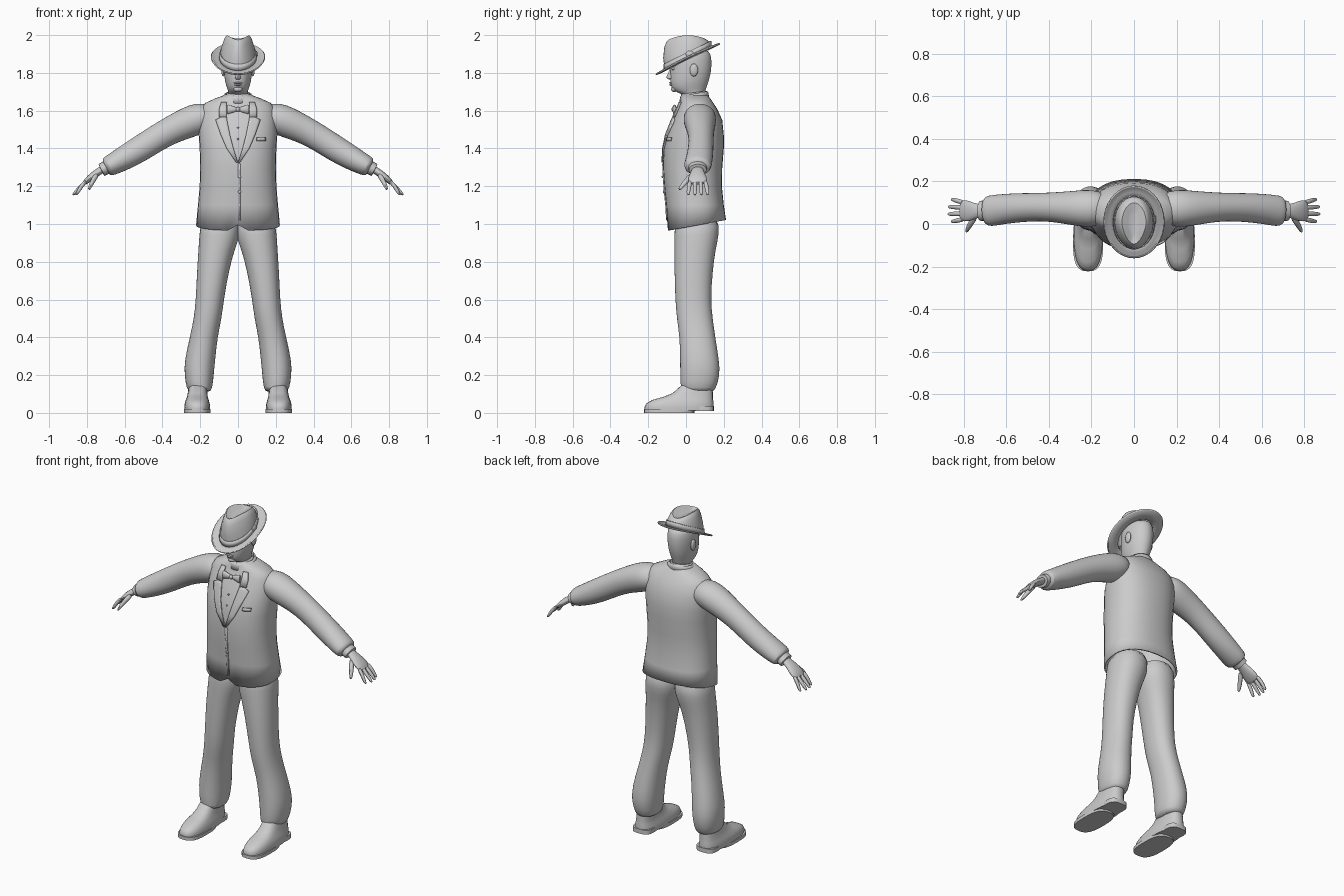
import bpy, bmesh, math
from mathutils import Vector

if "Cube" in bpy.data.objects:
    bpy.data.objects.remove(bpy.data.objects["Cube"])

grey = bpy.data.materials.new("plain grey")
grey.use_nodes = True
grey.diffuse_color = (0.6, 0.6, 0.6, 1)
grey.node_tree.nodes["Principled BSDF"].inputs["Base Color"].default_value = (0.6, 0.6, 0.6, 1)
parts = []


def finish(name, bm, subdiv=0, thick=0, offset=-1):
    bmesh.ops.recalc_face_normals(bm, faces=bm.faces)
    mesh = bpy.data.meshes.new(name)
    bm.to_mesh(mesh)
    bm.free()
    mesh.materials.append(grey)
    ob = bpy.data.objects.new(name, mesh)
    bpy.context.collection.objects.link(ob)
    if subdiv:
        ob.modifiers.new("smooth", "SUBSURF").levels = subdiv
        ob.modifiers["smooth"].render_levels = subdiv
    if thick:
        mod = ob.modifiers.new("thickness", "SOLIDIFY")
        mod.thickness, mod.offset = thick, offset
    parts.append(ob)
    return ob


def skin(name, rings, closed=True, caps=(True, True), **kw):
    """Bridge rows of points into a surface."""
    bm = bmesh.new()
    rows = [[bm.verts.new(p) for p in ring] for ring in rings]
    n = len(rows[0])
    for a, b in zip(rows, rows[1:]):
        for i in range(n if closed else n - 1):
            j = (i + 1) % n
            bm.faces.new((a[i], a[j], b[j], b[i]))
    if closed:
        for row, cap in ((rows[0], caps[0]), (rows[-1], caps[1])):
            if cap:
                bm.faces.new(row)
    return finish(name, bm, **kw)


def oval(n, power):
    """Unit superellipse points, starting at the front (-y)."""
    out = []
    for i in range(n):
        a = 2 * math.pi * i / n
        s, c = math.sin(a), -math.cos(a)
        out.append((math.copysign(abs(s) ** (2 / power), s),
                    math.copysign(abs(c) ** (2 / power), c)))
    return out


def level(z, x0, x1, y0, y1, n=24, power=2.0):
    """Horizontal oval; z is a number or a height rule of (x, y)."""
    pts = []
    for u, v in oval(n, power):
        x = (x0 + x1) / 2 + u * (x1 - x0) / 2
        y = (y0 + y1) / 2 + v * (y1 - y0) / 2
        pts.append(Vector((x, y, z(x, y) if callable(z) else z)))
    return pts


def tube(name, stations, side=1, n=16, **kw):
    """Tube through (x, y, z, half width, half height), mirrored by side."""
    pts = [Vector(s[:3]) for s in stations]
    rings = []
    for i, (p, s) in enumerate(zip(pts, stations)):
        t = (pts[min(i + 1, len(pts) - 1)] - pts[max(i - 1, 0)]).normalized()
        wide = (Vector((0, 1, 0)) - t * t.y).normalized()
        high = t.cross(wide)
        ring = [p + wide * u * s[3] + high * v * s[4] for u, v in oval(n, 2)]
        rings.append([Vector((side * q.x, q.y, q.z)) for q in ring])
    return skin(name, rings, **kw)


def ball(name, centre, radii):
    bm = bmesh.new()
    bmesh.ops.create_uvsphere(bm, u_segments=14, v_segments=8, radius=1)
    for v in bm.verts:
        v.co = Vector(centre) + Vector(a * b for a, b in zip(v.co, radii))
    return finish(name, bm)


# Jacket body: height, half width, front, back
TORSO = [(.985, .222, -.098, .212), (1.1, .212, -.105, .2), (1.2, .203, -.115, .19),
         (1.3, .2, -.122, .192), (1.4, .203, -.118, .2), (1.47, .208, -.105, .2),
         (1.55, .206, -.075, .192), (1.61, .196, -.048, .165), (1.64, .175, -.034, .145),
         (1.665, .12, -.028, .128), (1.685, .065, -.02, .112)]
POWER = 2.3


def hem(x, y):
    notch = .03 * max(0, 1 - abs(x) / .045) if y < 0 else 0
    return .983 + .18 * y + notch


skin("jacket_body", [level(hem if i == 0 else z, -w, w, f, b, 32, POWER)
                     for i, (z, w, f, b) in enumerate(TORSO)],
     caps=(False, True), thick=.01)


def chest(x, z, lift):
    """Point just in front of the jacket surface."""
    for a, b in zip(TORSO, TORSO[1:]):
        if a[0] <= z <= b[0]:
            t = (z - a[0]) / (b[0] - a[0])
            w, f, k = (a[i] + (b[i] - a[i]) * t for i in (1, 2, 3))
            bulge = max(0, 1 - abs(x / w) ** POWER) ** (1 / POWER)
            return Vector((x, (f + k) / 2 - (k - f) / 2 * bulge - lift, z))


def patch(name, rows, side=1, lift=.005):
    """Cloth plate on the chest from rows of (z, inner x, outer x)."""
    skin(name, [[chest(side * (a + (b - a) * i / 4), z, lift) for i in range(5)]
                for z, a, b in rows], closed=False, thick=.008, offset=0)


# Lapels, collar notch, pocket and buttons
for side, label in ((1, "left"), (-1, "right")):
    patch(label + "_lapel", [(1.325, 0, .01), (1.4, .024, .06), (1.47, .042, .09),
                             (1.55, .058, .118), (1.565, .06, .09)], side)
    patch(label + "_collar_leaf", [(1.567, .06, .1), (1.605, .062, .1), (1.645, .06, .088)], side)
patch("breast_pocket", [(1.44, .1, .145), (1.458, .1, .145)])
patch("front_overlap", [(1.02, 0, .012), (1.1, 0, .012), (1.2, 0, .012), (1.32, 0, .012)], lift=.001)
for z in (1.17, 1.25):
    ball("jacket_button", chest(.008, z, .006), (.008, .005, .008))
for z in (1.45, 1.51):
    ball("shirt_stud", chest(0, z, .002), (.005, .004, .005))

# Collars around the neck
skin("jacket_collar", [level(lambda x, y, h=h: h + .17 * y, -w, w, -.028 - d, .115 + d)
                       for h, w, d in ((1.645, .088, .008), (1.672, .078, .004), (1.683, .07, 0))],
     caps=(False, False), thick=.008)
skin("shirt_collar", [level(lambda x, y, h=h: h + .14 * y, -w, w, -.026, .11)
                      for h, w in ((1.63, .064), (1.69, .06))],
     caps=(False, False), thick=.008)

# Bow tie
tie = chest(0, 1.607, .012)
for side, label in ((1, "left"), (-1, "right")):
    tube(label + "_bow", [(x, tie.y, tie.z, d, h) for x, d, h in
                          ((.004, .007, .009), (.03, .011, .018), (.052, .012, .025), (.058, .008, .022))],
         side, n=10)
ball("bow_knot", tie + Vector((0, -.004, 0)), (.012, .012, .013))

# Head and neck
HEAD = [(1.62, .052, 0, .105), (1.685, .048, -.008, .1), (1.697, .05, -.052, .1),
        (1.715, .057, -.076, .106), (1.745, .067, -.084, .117), (1.78, .073, -.084, .128),
        (1.83, .077, -.082, .137), (1.9, .077, -.08, .135), (1.93, .06, -.05, .11)]
skin("head", [level(z, -w, w, f, b) for z, w, f, b in HEAD], subdiv=1)
skin("nose", [level(z, -w, w, f, -.06, 10) for z, w, f in
              ((1.764, .01, -.088), (1.77, .016, -.1), (1.778, .015, -.104),
               (1.8, .009, -.094), (1.825, .007, -.084))])
ball("upper_lip", (0, -.079, 1.747), (.024, .01, .005))
ball("lower_lip", (0, -.078, 1.737), (.02, .01, .006))
ball("chin", (0, -.062, 1.714), (.024, .017, .015))
for side, label in ((1, "left"), (-1, "right")):
    ball(label + "_ear", (side * .078, .042, 1.815), (.011, .022, .034))
    ball(label + "_eye", (side * .03, -.066, 1.822), (.014, .01, .008))


# Hat: tilted brim, upright pinched crown, band
def brim_height(x, y):
    return 1.87 + .485 * y + .6 * x * x


def crown_ring(t, w, f, b, dip=0):
    def height(x, y):
        top = 1.999 - 2.2 * (y - .01) ** 2 - dip
        return brim_height(0, y) * (1 - t) + top * t
    ring = level(height, -w, w, f, b, 28)
    for p in ring:
        p.x *= 1 - .3 * t * max(0, -p.y / .12)
    return ring


skin("hat_brim", [level(lambda x, y, e=e: brim_height(x, y) + e, -w, w, f, b, 36)
                  for w, f, b, e in ((.085, -.1, .115, .0), (.115, -.135, .15, 0),
                                     (.135, -.154, .172, .0), (.139, -.157, .175, .004))],
     caps=(False, False), thick=.007)
skin("hat_crown", [crown_ring(*r) for r in
                   ((0, .095, -.112, .128), (.45, .09, -.121, .13), (.8, .075, -.115, .123),
                    (.95, .066, -.105, .112), (1, .057, -.094, .1),
                    (1, .032, -.08, .075, .014), (1, .012, -.05, .05, .026))], caps=(False, True))
skin("hat_band", [level(lambda x, y, h=h: brim_height(0, y) + h, -w, w, -.119, .134, 28)
                  for h, w in ((0, .1), (.034, .097))], caps=(False, False), thick=.006)
ball("hat_bow", (.097, .02, 1.9), (.007, .022, .016))

# Trouser leg: height, inner x, outer x, front, back
LEG = [(.11, .15, .258, -.012, .142), (.125, .135, .272, -.03, .158), (.2, .128, .285, -.032, .182),
       (.28, .12, .284, -.032, .176), (.4, .108, .256, -.034, .156), (.5, .086, .234, -.05, .142),
       (.6, .074, .224, -.058, .132), (.75, .048, .218, -.062, .142), (.87, .016, .21, -.063, .158),
       (.93, -.012, .207, -.063, .175), (1.06, -.012, .195, -.062, .18)]
# Shoe upper: height, inner x, outer x, toe, heel
SHOE = [(.012, .148, .283, -.218, .142), (.03, .147, .284, -.221, .146), (.05, .15, .282, -.21, .146),
        (.068, .155, .277, -.18, .144), (.085, .16, .27, -.12, .143), (.105, .162, .266, -.07, .142),
        (.15, .165, .258, -.02, .14)]
# Sleeve and hand: x, y, z, half width, half height
SLEEVE = [(.12, .075, 1.575, .07, .06), (.2, .073, 1.563, .092, .086), (.27, .074, 1.535, .085, .084),
          (.35, .078, 1.5, .074, .075), (.43, .08, 1.455, .067, .072), (.52, .078, 1.397, .069, .071),
          (.6, .072, 1.35, .072, .066), (.66, .064, 1.318, .074, .058), (.69, .06, 1.303, .073, .054),
          (.702, .06, 1.297, .055, .043)]
PALM = [(.7, .062, 1.298, .03, .022), (.735, .062, 1.28, .032, .019), (.765, .06, 1.258, .045, .02),
        (.795, .062, 1.234, .053, .017), (.82, .064, 1.21, .046, .011)]
FINGERS = (("index", .022, .012, .86), ("middle", .049, .047, .876),
           ("ring", .077, .081, .875), ("little", .101, .115, .86))

for side, label in ((1, "left"), (-1, "right")):
    def span(row, n=20, power=2.0):
        z, a, b, f, k = row
        return level(z, min(side * a, side * b), max(side * a, side * b), f, k, n, power)

    skin(label + "_trouser_leg", [span(r, 20, 2.2) for r in LEG], subdiv=1)
    skin(label + "_shoe", [span(r, 24, 2.6) for r in SHOE])
    skin(label + "_sole", [span((z, .145, .287, -.223, .045), 24, 2.8) for z in (0, .02)])
    skin(label + "_heel", [span((z, .155, .277, .03, .148), 20, 3) for z in (.01, .036)])
    tube(label + "_sleeve", SLEEVE, side, subdiv=1)
    tube(label + "_shirt_cuff", [(.68, .062, 1.308, .05, .038), (.722, .062, 1.286, .047, .035),
                                 (.724, .062, 1.285, .036, .025)], side)
    tube(label + "_palm", PALM, side, subdiv=1)
    for name, y0, y1, x in FINGERS:
        tube(f"{label}_{name}_finger",
             [(.8, y0, 1.23, .012, .011), (.83, (y0 + y1) / 2, 1.202, .0125, .0115),
              (x - .012, y1, 1.165, .0105, .0095), (x, y1, 1.152, .006, .005)], side, n=8, subdiv=1)
    tube(label + "_thumb", [(.745, .035, 1.265, .014, .016), (.765, .008, 1.235, .016, .014),
                            (.782, -.022, 1.2, .013, .011), (.79, -.038, 1.18, .007, .006)],
         side, n=8, subdiv=1)

# Smooth shading with sharp edges kept
bpy.ops.object.select_all(action="DESELECT")
for ob in parts:
    ob.select_set(True)
bpy.context.view_layer.objects.active = parts[0]
bpy.ops.object.shade_smooth_by_angle(angle=math.radians(45))
